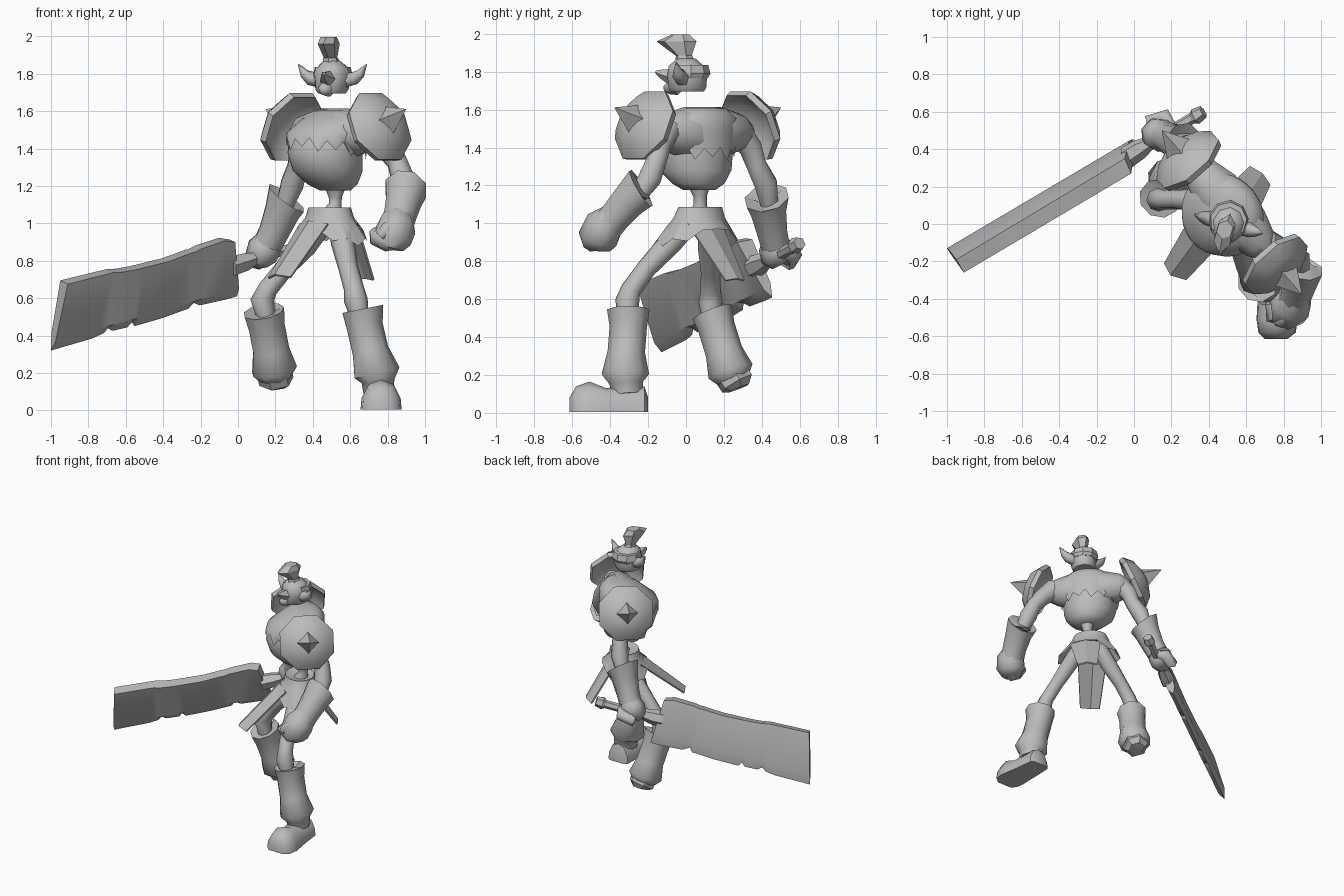
import bpy, bmesh, math
from mathutils import Vector as V

grey = bpy.data.materials.new("plain_grey")
grey.diffuse_color = (0.5, 0.5, 0.5, 1)
SIDE = V((0.64, -0.77, 0))      # towards the free arm
FRONT = V((-0.77, -0.64, 0))    # chest direction
HSIDE, HFRONT = V((0.96, -0.27, 0)), V((-0.27, -0.96, 0))


def finish(name, bm, angle=40):
    bmesh.ops.recalc_face_normals(bm, faces=bm.faces)
    me = bpy.data.meshes.new(name)
    bm.to_mesh(me)
    bm.free()
    me.materials.append(grey)
    ob = bpy.data.objects.new(name, me)
    bpy.context.collection.objects.link(ob)
    bpy.ops.object.select_all(action='DESELECT')
    ob.select_set(True)
    bpy.context.view_layer.objects.active = ob
    if angle:
        bpy.ops.object.shade_smooth_by_angle(angle=math.radians(angle))
    return ob


def loft(name, rings, angle=40, caps=(True, True)):
    bm = bmesh.new()
    vs = [[bm.verts.new(p) for p in ring] for ring in rings]
    n = len(vs[0])
    for a, b in zip(vs, vs[1:]):
        for i in range(n):
            bm.faces.new((a[i], a[(i + 1) % n], b[(i + 1) % n], b[i]))
    if caps[0]:
        bm.faces.new(vs[0])
    if caps[1]:
        bm.faces.new(vs[-1])
    return finish(name, bm, angle)


def circle(c, u, v, a, b, n, turn=0.0):
    return [V(c) + u * a * math.cos(t) + v * b * math.sin(t)
            for t in (2 * math.pi * (i + turn) / n for i in range(n))]


def tube(name, pts, n=8, angle=62, ref=V((0.3, 0.9, 0.1))):
    """Rings square to a path of (x, y, z, radius)."""
    ps = [V(p[:3]) for p in pts]
    rings = []
    for i, p in enumerate(ps):
        t = (ps[min(i + 1, len(ps) - 1)] - ps[max(i - 1, 0)]).normalized()
        u = t.cross(ref).normalized()
        rings.append(circle(p, u, t.cross(u), pts[i][3], pts[i][3], n, 0.5))
    return loft(name, rings, angle)


def upright(name, rows, n=12, u=SIDE, v=FRONT, angle=50):
    """Level rings from (x, y, z, half width, half depth)."""
    return loft(name, [circle(r[:3], u, v, r[3], r[4], n, 0.5) for r in rows], angle)


def plate(name, quad, fold, thick=0.012):
    """Hanging cloth with a raised centre fold; quad is top pair, bottom pair."""
    a, b, c, d = map(V, quad)
    bm = bmesh.new()
    m1, m2 = (a + b) / 2 + V(fold), (c + d) / 2 + V(fold)
    A, B, C, D, M, N = [bm.verts.new(p) for p in (a, b, c, d, m1, m2)]
    bm.faces.new((A, M, N, D))
    bm.faces.new((M, B, C, N))
    ob = finish(name, bm, 0)
    ob.modifiers.new("thickness", 'SOLIDIFY').thickness = thick


# Torso and waist
upright("torso", [(.52, .07, 1.175, .085, .08), (.505, .065, 1.21, .14, .135), (.48, .05, 1.28, .19, .19),
                  (.465, .042, 1.38, .205, .205), (.48, .055, 1.47, .205, .19), (.52, .08, 1.55, .16, .13),
                  (.53, .09, 1.59, .08, .07)], 14)
tube("waist", [(.5, .07, 1.04, .06), (.52, .075, 1.1, .035), (.52, .075, 1.14, .035), (.52, .07, 1.2, .06)])

# Torn shirt with jagged hem, and the shoulder mass under it
hem = circle((.47, .045, 1.36), SIDE, FRONT, .215, .213, 28)
for i, p in enumerate(hem):
    p.z += (0.0, .07, .02, .06)[i % 4] + .03 * math.sin(2 * math.pi * i / 28)
loft("torn_shirt", [hem] + [circle(c, SIDE, FRONT, a, b, 28) for c, a, b in (
    ((.475, .05, 1.48), .235, .208), ((.515, .08, 1.555), .21, .155), ((.535, .095, 1.605), .13, .09),
    ((.535, .095, 1.615), .05, .04))], 50, (False, True))
tube("shoulder_yoke", [tuple(V((.515, .085, z)) + SIDE * d) + (r,) for d, z, r in
                       ((-.31, 1.47, .06), (-.25, 1.48, .1), (-.12, 1.475, .14), (.12, 1.475, .14),
                        (.25, 1.48, .1), (.31, 1.47, .06))], 10, ref=V((0, 0, 1)))

# Skirt: belt and flared hem, longer and wider at the hips
N = 16
hem = circle((.49, .06, .97), SIDE, FRONT, .24, .17, N)
for i, p in enumerate(hem):
    p.z -= .09 * abs(math.cos(2 * math.pi * i / N)) - (.03 if i % 2 else 0)
loft("skirt", [hem, circle((.49, .07, 1.03), SIDE, FRONT, .15, .115, N),
               circle((.49, .075, 1.085), SIDE, FRONT, .125, .105, N),
               circle((.49, .075, 1.07), SIDE, FRONT, .09, .07, N)], 35, (False, True))
plate("front_flap", [(.33, .09, 1.0), (.48, -.09, 1.0), (.28, -.3, .715), (.16, -.21, .71)], (-.025, -.02, .015))
plate("back_flap", [(.64, .01, 1.0), (.49, .19, 1.0), (.62, .31, .7), (.73, .21, .7)], (.012, .012, .01))

# Legs
tube("sword_side_leg", [(.45, .12, 1.0, .06), (.36, .125, .88, .064), (.24, .13, .75, .053), (.16, .13, .65, .054),
                        (.13, .13, .59, .064), (.15, .13, .5, .05)])
tube("free_side_leg", [(.54, .01, 1.0, .06), (.56, -.08, .9, .064), (.59, -.21, .76, .053), (.62, -.29, .65, .054),
                       (.63, -.31, .59, .064), (.65, -.31, .5, .05)])
# Boots
tube("raised_boot", [(.14, .14, .5, .07), (.137, .137, .53, .112), (.15, .16, .45, .1), (.175, .2, .32, .1),
                     (.193, .235, .215, .124), (.2, .25, .175, .09)], 9, 50)
tube("raised_sole", [(.195, .24, .2, .095), (.205, .27, .155, .095), (.207, .28, .13, .06)], 6, 30)
tube("planted_boot", [(.665, -.305, .5, .07), (.664, -.305, .542, .114), (.675, -.305, .45, .1),
                      (.705, -.315, .32, .1), (.74, -.32, .2, .127), (.746, -.315, .155, .09),
                      (.75, -.31, .1, .085)], 9, 50)
foot = []
for y, x, w, h in ((-.2, .75, .06, .08), (-.22, .75, .085, .14), (-.36, .755, .095, .14), (-.42, .76, .1, .13),
                   (-.51, .765, .11, .165), (-.58, .765, .1, .14), (-.615, .76, .06, .08)):
    foot.append([V((x + w * k, y, max(.005, h * j))) for k, j in
                 ((-1, 0), (-.95, .4), (-.6, .85), (0, 1), (.6, .85), (.95, .4), (1, 0))])
loft("foot", foot, 45)

# Arms
X = V((1, 0, 0))
tube("sword_arm", [(.37, .26, 1.5, .08), (.33, .34, 1.4, .065), (.32, .37, 1.31, .057), (.29, .42, 1.21, .065),
                   (.25, .44, 1.1, .05)], ref=X)
tube("free_arm", [(.7, -.1, 1.5, .08), (.79, -.14, 1.41, .065), (.85, -.155, 1.33, .057), (.88, -.19, 1.24, .065),
                  (.89, -.25, 1.15, .05)], ref=X)
# Gloves with flared cuffs
tube("sword_glove", [(.25, .43, 1.08, .07), (.26, .425, 1.135, .122), (.235, .435, 1.06, .1), (.19, .455, .95, .085),
                     (.16, .47, .89, .082)], ref=X)
tube("sword_fist", [(.16, .465, .91, .07), (.14, .475, .87, .092), (.12, .485, .81, .088), (.12, .5, .78, .05)], 7)
tube("sword_fingers", [(.08, .43, .82, .035), (.1, .55, .8, .05), (.17, .57, .83, .045), (.2, .52, .85, .03)], 6)
tube("free_glove", [(.895, -.25, 1.15, .07), (.897, -.238, 1.185, .118), (.885, -.3, 1.12, .1),
                    (.865, -.37, 1.04, .09), (.85, -.41, .99, .09)], ref=X)
tube("free_fist", [(.86, -.38, 1.03, .08), (.848, -.43, .985, .108), (.82, -.46, .92, .11), (.81, -.465, .865, .075)], 7)
tube("free_fingers", [(.86, -.48, .9, .04), (.8, -.49, .9, .055), (.745, -.48, .93, .055), (.73, -.42, .95, .03)], 6)
tube("free_thumb", [(.84, -.48, 1.0, .045), (.79, -.52, .96, .04), (.76, -.52, .93, .025)], 6)

# Shoulder shields: hollow eight-sided domes with spikes
for name, c, n in (("free_shoulder", (.755, -.215, 1.515), V((.6, -.68, .4))),
                   ("sword_shoulder", (.292, .338, 1.515), V((-.6, .68, .4)))):
    n.normalize()
    u = n.cross(V((0, 0, 1))).normalized()
    w = n.cross(u)
    loft(name + "_shield", [circle(V(c) + n * d, u, w, r, r, 8, 0.5) for d, r in
                            ((.065, .06), (.03, .15), (-.025, .2), (.01, .21), (.07, .15), (.1, .06))], 35)
    loft(name + "_spike", [circle(V(c) + n * d, u, w, r, r, 4) for d, r in ((.07, .09), (.235, .002))], 0)

# Head, helmet band, snout, horns, topknot
upright("head", [(.5, .005, 1.695, .075, .09), (.5, .005, 1.715, .09, .103), (.505, .005, 1.78, .1, .108),
                 (.505, .0, 1.83, .088, .095), (.5, .0, 1.87, .045, .05)], 9, HSIDE, HFRONT)
upright("helmet_band", [(.505, .015, 1.765, .1, .1), (.505, .018, 1.79, .108, .112), (.505, .018, 1.835, .098, .1)],
        9, HSIDE, HFRONT, 25)
tube("brow", [(.48, -.08, 1.775, .045), (.465, -.13, 1.79, .025), (.46, -.16, 1.8, .008)], 5, 30)
tube("jaw", [(.48, -.05, 1.725, .05), (.46, -.09, 1.715, .035), (.45, -.11, 1.71, .02)], 6)
for name, k in (("horn_a", -1), ("horn_b", 1)):
    tube(name, [tuple(V((.505, 0, z)) + HSIDE * k * d) + (r,) for d, z, r in
                ((.07, 1.765, .042), (.12, 1.775, .04), (.155, 1.8, .027), (.19, 1.85, .003))], 6)
upright("topknot_tie", [(.5, -.005, 1.85, .05, .055), (.495, -.01, 1.885, .04, .045)], 6, HSIDE, HFRONT, 20)
upright("topknot", [(.495, -.01, 1.88, .035, .04), (.485, -.05, 1.96, .053, .11), (.485, -.03, 1.995, .045, .05)],
        6, HSIDE, HFRONT, 20)

# Sword: thick spine tapering to a chipped edge; t runs tip to guard
sections = []
for t, lift, chip in ((0, 0, 0), (.22, 0, 0), (.28, 0, .01), (.3, -.005, .035), (.33, -.01, .01), (.41, -.015, .005),
                      (.43, -.015, .03), (.45, -.015, 0), (.6, -.015, 0), (.74, 0, .01), (.76, 0, .04),
                      (.8, .01, .01), (.94, .02, 0), (1, 0, 0)):
    edge = V((-1, -.13, .32)).lerp(V((-.005, .455, .61)), t)
    front = V((-.91, -.26, .675)).lerp(V((-.015, .27, .9)), t) + V((0, 0, lift))
    back = V((-.95, -.19, .695)).lerp(V((-.05, .35, .915)), t) + V((0, 0, lift))
    low = edge.lerp(front, .14) + V((.012, -.02, 0))
    heel = edge.lerp(back, .25) + V((-.01, .017, 0))
    sections.append([edge + (back - edge).normalized() * chip, low, front, back, heel])
loft("sword_blade", sections, 25)
tube("sword_grip", [(-.04, .355, .77, .06), (.03, .4, .79, .055), (.09, .435, .81, .035), (.2, .5, .84, .03),
                    (.36, .595, .89, .03)], 6, 40)
tube("sword_pommel", [(.31, .565, .875, .03), (.33, .575, .88, .045), (.37, .6, .895, .035)], 6, 20)
